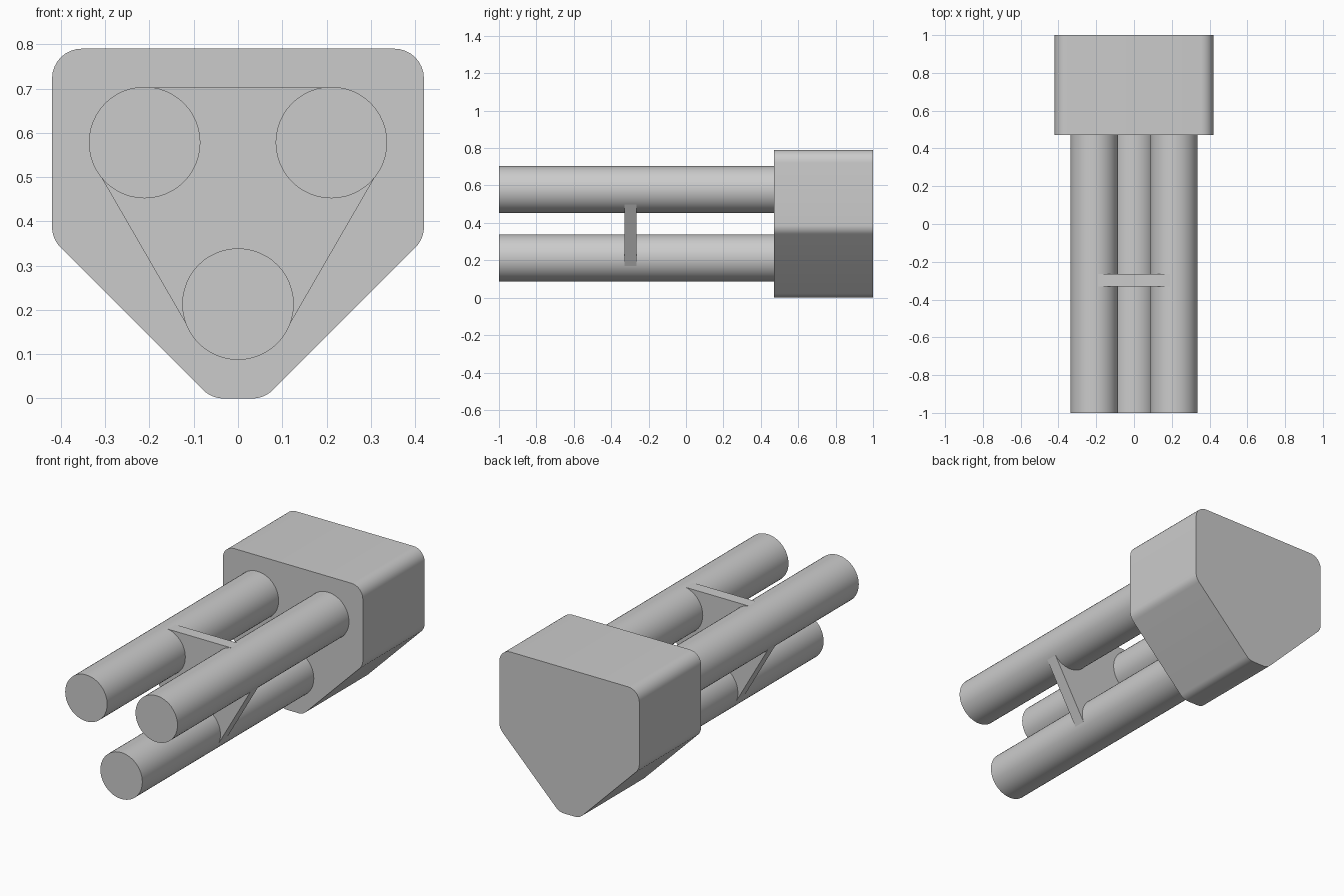
import bpy, bmesh, math
from mathutils import Vector

if "Cube" in bpy.data.objects:
    bpy.data.objects.remove(bpy.data.objects["Cube"])


def fillet(points, radius, steps=8):
    """Round every corner of a closed convex 2D outline."""
    out = []
    n = len(points)
    for i, p in enumerate(points):
        p = Vector(p)
        a = (Vector(points[i - 1]) - p).normalized()
        b = (Vector(points[(i + 1) % n]) - p).normalized()
        half = a.angle(b) / 2
        centre = p + (a + b).normalized() * radius / math.sin(half)
        start = p + a * radius / math.tan(half) - centre
        end = p + b * radius / math.tan(half) - centre
        sweep = math.pi - 2 * half
        for k in range(steps + 1):
            t = k / steps
            v = (start * math.sin((1 - t) * sweep) + end * math.sin(t * sweep)) / math.sin(sweep)
            out.append(centre + v)
    return out


def extrude_y(name, outline, y0, y1):
    """Solid prism from an (x, z) outline running along y."""
    bm = bmesh.new()
    face = bm.faces.new([bm.verts.new((x, y0, z)) for x, z in outline])
    new = bmesh.ops.extrude_face_region(bm, geom=[face])["geom"]
    for v in new:
        if isinstance(v, bmesh.types.BMVert):
            v.co.y = y1
    bmesh.ops.recalc_face_normals(bm, faces=bm.faces[:])
    mesh = bpy.data.meshes.new(name)
    bm.to_mesh(mesh)
    bm.free()
    obj = bpy.data.objects.new(name, mesh)
    bpy.context.collection.objects.link(obj)
    bpy.ops.object.select_all(action='DESELECT')
    obj.select_set(True)
    bpy.context.view_layer.objects.active = obj
    bpy.ops.object.shade_smooth_by_angle(angle=math.radians(25))
    return obj


# Rear housing: rounded block with a tapered underside
right = [(0.06, 0), (0.42, 0.36), (0.42, 0.79)]
left = [(-x, z) for x, z in reversed(right)]
extrude_y("housing", fillet(right + left, 0.067), 0.47, 1.0)

# Three tubes
R = 0.126
TUBES = {"tube_left": (-0.211, 0.578), "tube_right": (0.211, 0.578), "tube_bottom": (0, 0.213)}
for name, (cx, cz) in TUBES.items():
    ring = [(cx + R * math.cos(a), cz + R * math.sin(a))
            for a in (2 * math.pi * i / 48 for i in range(48))]
    extrude_y(name, ring, -1.0, 0.48)

# Spacer plate, its edges tangent to the outside of the tubes
top, low = Vector(TUBES["tube_right"]), Vector(TUBES["tube_bottom"])
d = (top - low).normalized()
out = Vector((d.y, -d.x)) * (R - 0.002)
half = [low + out, top + out, top + Vector((0, R - 0.002))]
outline = [tuple(p) for p in half] + [(-p.x, p.y) for p in reversed(half)]
extrude_y("spacer_plate", outline, -0.33, -0.265)
